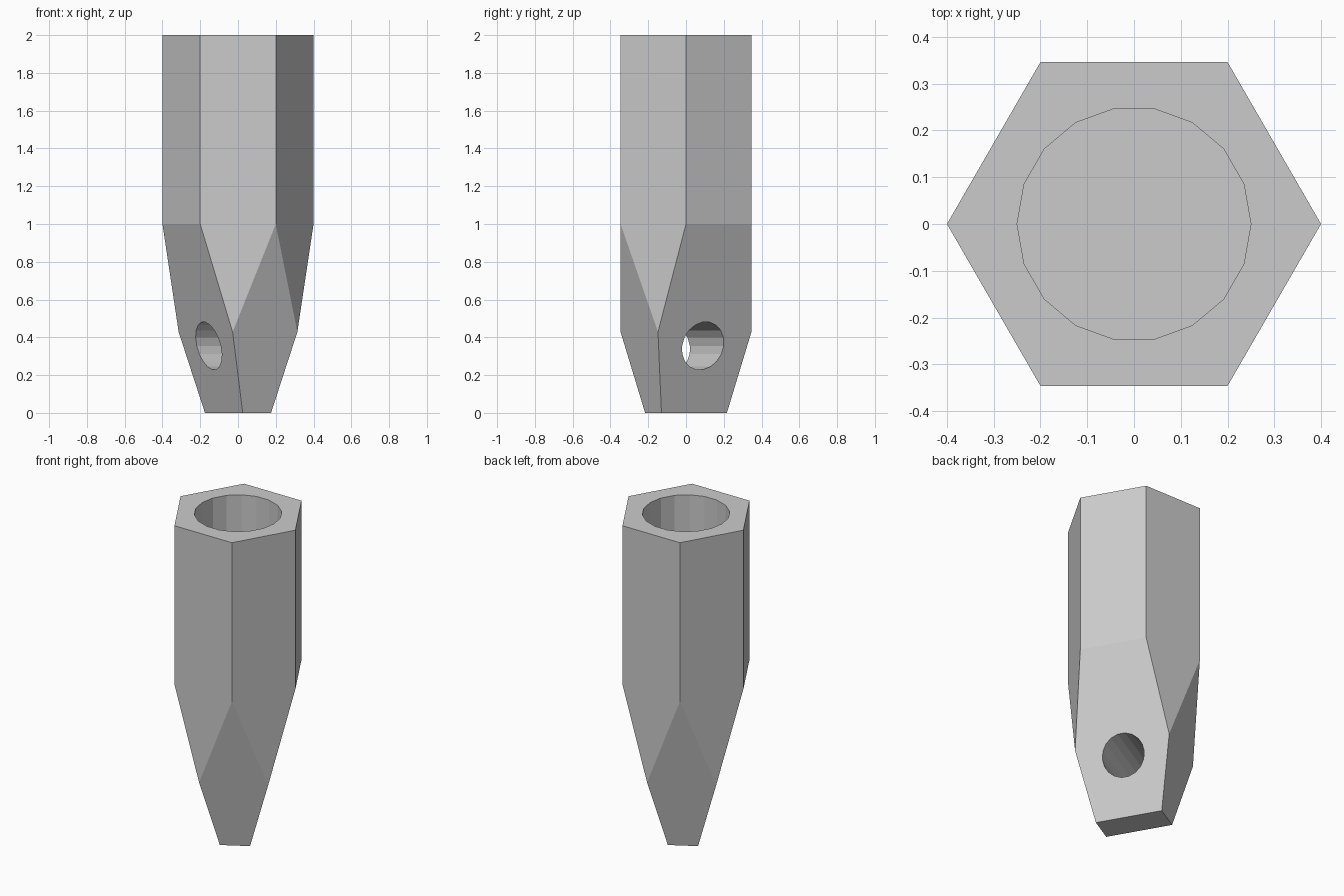
import bpy, bmesh, math
from mathutils import Vector, Matrix

cube = bpy.data.objects.get("Cube")
if cube:
    bpy.data.objects.remove(cube, do_unlink=True)

RADIUS, HEIGHT, TAPER_TOP = 0.4, 2.0, 1.0
APOTHEM = RADIUS * math.cos(math.pi / 6)
FLAT_DIR = Vector((math.cos(math.pi / 6), 0.5, 0))      # across two flats
CORNER_DIR = Vector((0.5, -math.cos(math.pi / 6), 0))   # across two corners

grey = bpy.data.materials.new("plain grey")
grey.use_nodes = True
colour = (0.6, 0.6, 0.6, 1)
grey.diffuse_color = colour
grey.node_tree.nodes["Principled BSDF"].inputs["Base Color"].default_value = colour


def prism(name, sides, radius, depth, matrix):
    bm = bmesh.new()
    bmesh.ops.create_cone(bm, cap_ends=True, segments=sides, radius1=radius,
                          radius2=radius, depth=depth)
    # Turn so that a corner lies on the local x axis
    first = bm.verts[:][0].co
    turn = Matrix.Rotation(-math.atan2(first.y, first.x), 4, 'Z')
    bmesh.ops.transform(bm, matrix=matrix @ turn, verts=bm.verts)
    mesh = bpy.data.meshes.new(name)
    bm.to_mesh(mesh)
    bm.free()
    mesh.materials.append(grey)
    obj = bpy.data.objects.new(name, mesh)
    bpy.context.collection.objects.link(obj)
    return obj


# Hexagonal body
body = prism("hexagonal_socket_spike", 6, RADIUS, HEIGHT,
             Matrix.Translation((0, 0, HEIGHT / 2)))

# Four sloping cuts form the wedge-shaped foot
bm = bmesh.new()
bm.from_mesh(body.data)
for axis, top, bottom in ((FLAT_DIR, APOTHEM, APOTHEM / 4),
                          (CORNER_DIR, RADIUS, RADIUS / 2)):
    for side in (1, -1):
        normal = side * axis - Vector((0, 0, (top - bottom) / TAPER_TOP))
        cut = bmesh.ops.bisect_plane(
            bm, geom=bm.verts[:] + bm.edges[:] + bm.faces[:], dist=1e-5,
            plane_co=side * axis * bottom, plane_no=normal.normalized(),
            clear_outer=True)
        rim = [e for e in cut["geom_cut"] if isinstance(e, bmesh.types.BMEdge)]
        rim = [e for e in rim if e.is_valid and e.is_boundary]
        bmesh.ops.holes_fill(bm, edges=rim, sides=0)
bmesh.ops.recalc_face_normals(bm, faces=bm.faces)
bm.to_mesh(body.data)
bm.free()

# Round socket in the top, and a cross hole through the foot
socket = prism("socket_cutter", 18, 0.25, 2.0, Matrix.Translation((0, 0, 2.0)))
along = FLAT_DIR.to_track_quat('Z', 'Y').to_matrix().to_4x4()
cross_hole = prism("cross_hole_cutter", 18, 0.127, 2.0,
                   Matrix.Translation((0, 0, 0.355)) @ along)
cutters = (socket, cross_hole)
for cutter in cutters:
    cutter.hide_render = True
    mod = body.modifiers.new(cutter.name, 'BOOLEAN')
    mod.operation, mod.solver, mod.object = 'DIFFERENCE', 'EXACT', cutter

# Bake the cuts and drop the cutters
bpy.context.view_layer.update()
graph = bpy.context.evaluated_depsgraph_get()
finished = bpy.data.meshes.new_from_object(body.evaluated_get(graph))
body.modifiers.clear()
body.data = finished
finished.materials.clear()
finished.materials.append(grey)
for cutter in cutters:
    bpy.data.objects.remove(cutter, do_unlink=True)
